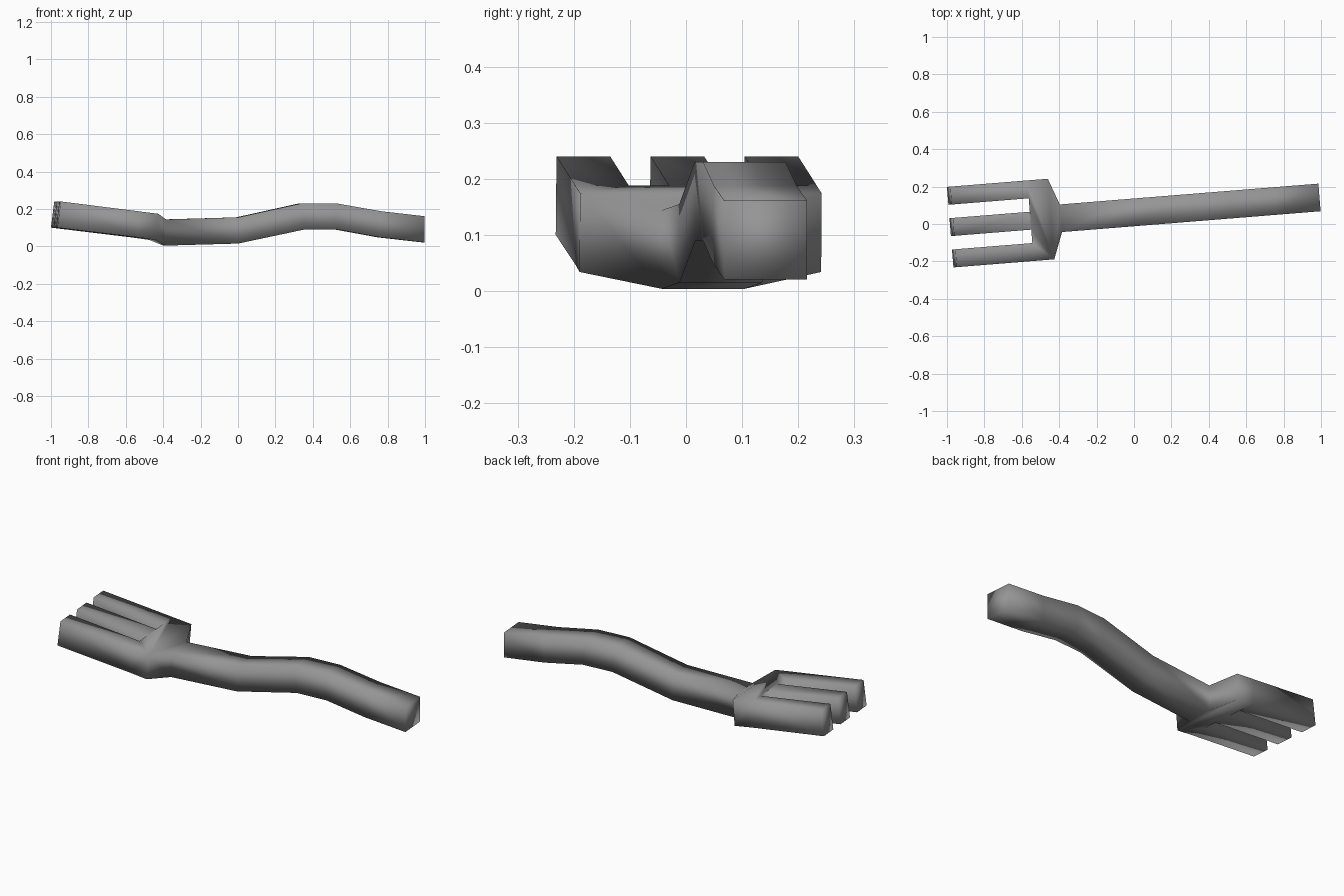
import bpy, bmesh, math
from mathutils import Matrix

cube = bpy.data.objects.get("Cube")
if cube:
    bpy.data.objects.remove(cube)

# Material
metal = bpy.data.materials.new("grey metal")
metal.use_nodes = True
grey = (0.30, 0.30, 0.30, 1)
metal.diffuse_color = grey
metal.node_tree.nodes["Principled BSDF"].inputs["Base Color"].default_value = grey

THICK = 0.14
TINE_V = (-0.216, -0.12, -0.048, 0.048, 0.12, 0.216)
HEAD_V = (-0.216, 0.216)
STEM_V = (-0.074, 0.074)

# Stations along the fork: top position, top height, lean of the underside, points across
stations = [
    (-0.963, 0.240, -0.018, TINE_V),   # tine tips
    (-0.550, 0.188, 0.0, TINE_V),      # ends of the slots
    (-0.440, 0.174, -0.012, HEAD_V),   # widest part of the head
    (-0.387, 0.144, -0.003, STEM_V),   # neck
    (0.000, 0.155, 0.0, STEM_V),
    (0.340, 0.230, 0.015, STEM_V),
    (0.525, 0.230, 0.005, STEM_V),
    (0.765, 0.188, -0.005, STEM_V),
    (1.000, 0.161, 0.0, STEM_V),       # handle end
]

bm = bmesh.new()
tops, unders = [], []
for u, z, lean, across in stations:
    tops.append([bm.verts.new((u, v, z)) for v in across])
    unders.append([bm.verts.new((u + lean, v, z - THICK)) for v in across])


def sheet(rows):
    """Tines, head and handle as one flat layer."""
    for j in (0, 2, 4):
        bm.faces.new((rows[0][j], rows[1][j], rows[1][j + 1], rows[0][j + 1]))
    bm.faces.new(rows[1] + rows[2][::-1])
    for a, b in zip(rows[2:], rows[3:]):
        bm.faces.new((a[0], b[0], b[1], a[1]))


sheet(tops)
rim = [e for e in bm.edges if e.is_boundary]
sheet(unders)

# Side walls join the upper rim to the underside
below = {t: b for tr, br in zip(tops, unders) for t, b in zip(tr, br)}
for e in rim:
    a, b = e.verts
    bm.faces.new((a, b, below[b], below[a]))
bmesh.ops.recalc_face_normals(bm, faces=bm.faces)

# The fork lies slightly turned
turn = Matrix.Rotation(math.radians(4.6), 4, "Z") @ Matrix.Translation((0, 0.062, 0))
bmesh.ops.transform(bm, matrix=turn, verts=bm.verts)
for f in bm.faces:
    f.smooth = True

mesh = bpy.data.meshes.new("fork")
bm.to_mesh(mesh)
bm.free()
mesh.materials.append(metal)
fork = bpy.data.objects.new("fork", mesh)
bpy.context.collection.objects.link(fork)
